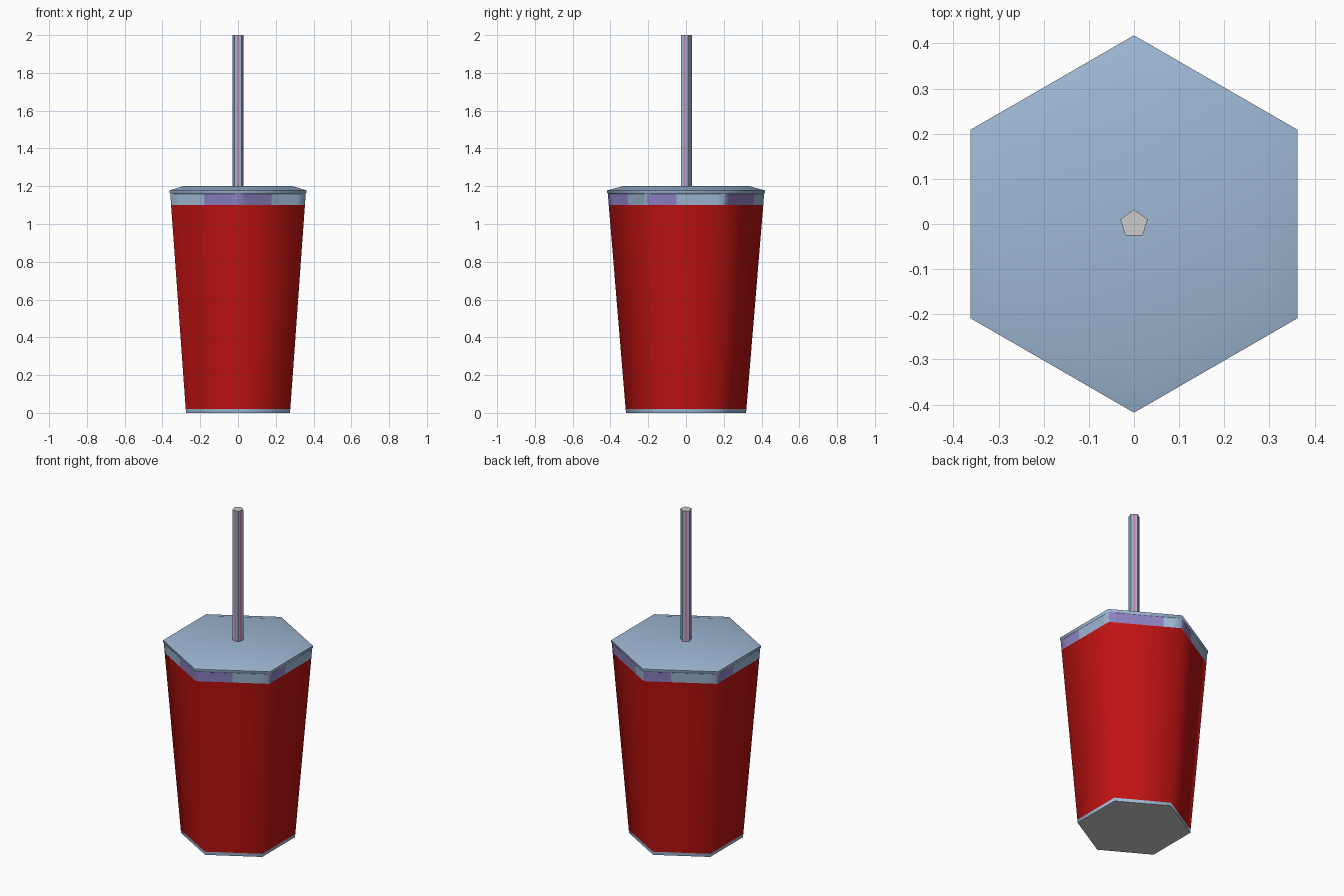
import bpy, bmesh, math
from mathutils import Vector

if "Cube" in bpy.data.objects:
    bpy.data.objects.remove(bpy.data.objects["Cube"])


def material(name, rgb):
    m = bpy.data.materials.new(name)
    m.diffuse_color = (*rgb, 1.0)
    m.use_nodes = True
    m.node_tree.nodes["Principled BSDF"].inputs["Base Color"].default_value = m.diffuse_color
    return m


RED = material("cup red", (0.52, 0.006, 0.006))
BLUE = material("lid pale blue", (0.34, 0.48, 0.66))
PURPLE = material("band purple", (0.27, 0.22, 0.54))
GREY = material("pale grey", (0.60, 0.60, 0.60))
PINK = material("straw pink", (0.60, 0.20, 0.38))


def prism(name, rings, sides, start, cols, mats, rule, bottom=None, top=None):
    """Loft polygon rings (radius, z); each side is split into columns.
    rule(side, column, level) gives the material index of a wall face."""
    bm = bmesh.new()
    loops = []
    for r, z in rings:
        loop = []
        for s in range(sides):
            a, b = (math.radians(start) + math.tau * k / sides for k in (s, s + 1))
            p = Vector((r * math.cos(a), r * math.sin(a), z))
            q = Vector((r * math.cos(b), r * math.sin(b), z))
            loop += [bm.verts.new(p.lerp(q, c / cols)) for c in range(cols)]
        loops.append(loop)
    n = sides * cols
    for lv in range(len(rings) - 1):
        lo, hi = loops[lv], loops[lv + 1]
        for i in range(n):
            j = (i + 1) % n
            f = bm.faces.new((lo[i], lo[j], hi[j], hi[i]))
            f.material_index = rule(i // cols, i % cols, lv)
    if bottom is not None:
        bm.faces.new(loops[0][::-1]).material_index = bottom
    if top is not None:
        bm.faces.new(loops[-1]).material_index = top
    for f in bm.faces:
        f.smooth = True
    me = bpy.data.meshes.new(name)
    bm.to_mesh(me)
    bm.free()
    for m in mats:
        me.materials.append(m)
    me.set_sharp_from_angle(angle=math.radians(65))
    ob = bpy.data.objects.new(name, me)
    bpy.context.collection.objects.link(ob)
    return ob


def cup_radius(z):
    return 0.318 + 0.096 * z / 1.16


def ring(z):
    return (cup_radius(z), z)


# Cup body: thin blue foot line, red wall, grey underside
prism("cup", [ring(0), ring(0.02), ring(1.10)], 6, -90, 1,
      [RED, BLUE, GREY], lambda s, c, lv: 1 if lv == 0 else 0, bottom=2)


# Upper band: pale blue with purple patches beside the corners
def band_rule(s, c, lv):
    if s == 5:                       # front left side
        return int(c >= 4)
    if s == 2:                       # back right side
        return int(c < 6)
    return int(c < (4 if s == 0 else 3))


prism("cup_band", [ring(1.10), ring(1.16)], 6, -90, 8, [BLUE, PURPLE], band_rule)

# Lid: short rim with a shallow bevelled top
prism("lid", [(cup_radius(1.16), 1.16), (0.418, 1.165), (0.418, 1.178), (0.335, 1.2)],
      6, -90, 1, [BLUE], lambda s, c, lv: 0, top=0)

# Straw: five sides, each with a pink stripe down the middle
prism("straw", [(0.032, 1.19), (0.032, 2.0)], 5, 90, 3,
      [BLUE, PINK, GREY], lambda s, c, lv: int(c == 1), top=2)
